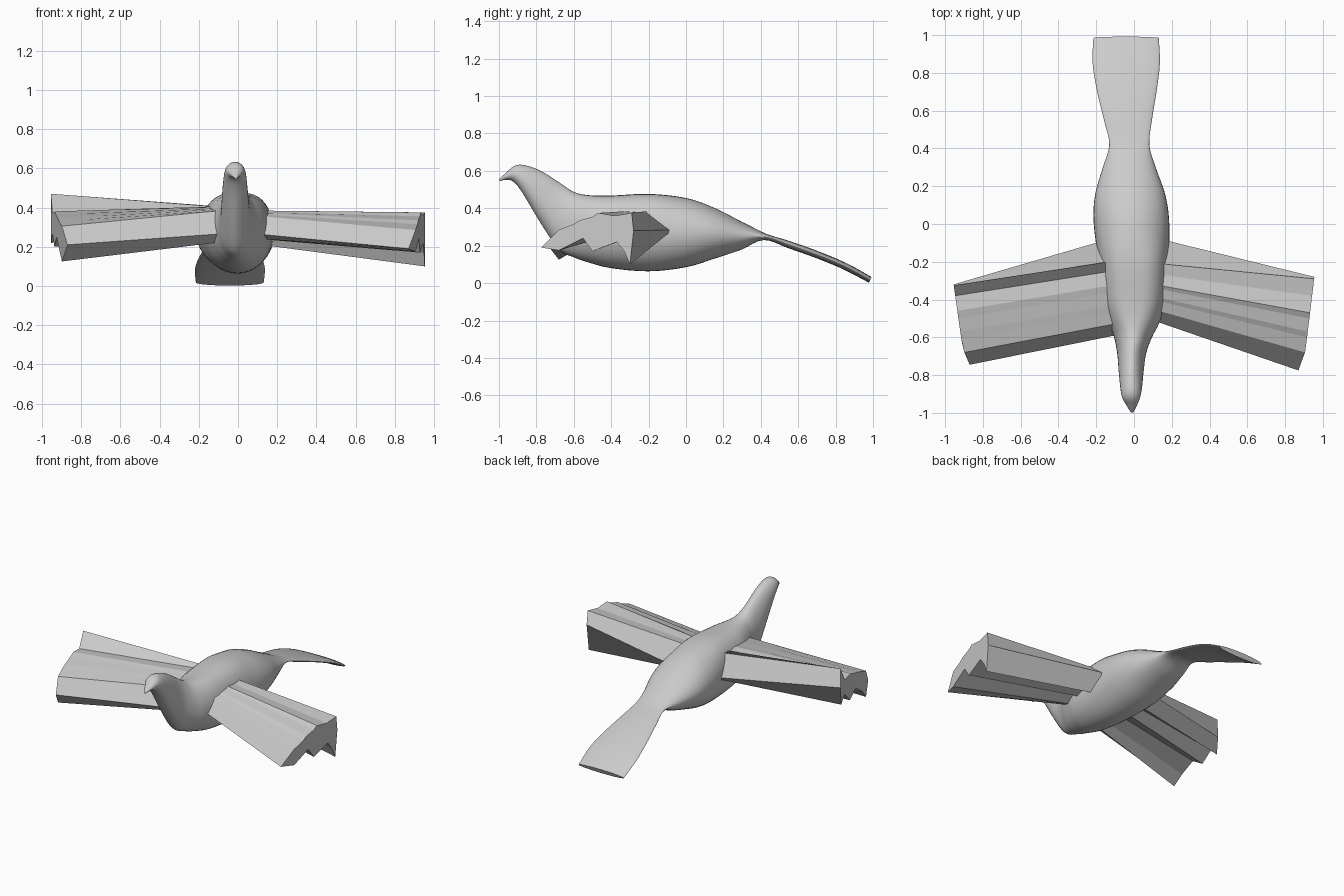
import bpy, bmesh, math

if "Cube" in bpy.data.objects:
    bpy.data.objects.remove(bpy.data.objects["Cube"])

# Body stations: y, top z, bottom z, half width, centre x
STATIONS = [
    (-0.998, 0.558, 0.545, 0.006, -0.01),
    (-0.96, 0.592, 0.552, 0.028, -0.012),
    (-0.92, 0.625, 0.54, 0.047, -0.015),
    (-0.87, 0.632, 0.475, 0.057, -0.015),
    (-0.78, 0.602, 0.325, 0.066, -0.015),
    (-0.68, 0.54, 0.18, 0.077, -0.012),
    (-0.6, 0.488, 0.138, 0.1, -0.005),
    (-0.52, 0.47, 0.11, 0.135, 0.0),
    (-0.4, 0.468, 0.08, 0.168, 0.0),
    (-0.2, 0.477, 0.063, 0.185, -0.003),
    (0.0, 0.455, 0.085, 0.2, -0.013),
    (0.15, 0.403, 0.13, 0.187, -0.02),
    (0.3, 0.327, 0.18, 0.14, -0.025),
    (0.42, 0.266, 0.23, 0.106, -0.025),
    (0.55, 0.224, 0.188, 0.127, -0.032),
    (0.7, 0.17, 0.135, 0.157, -0.038),
    (0.85, 0.107, 0.073, 0.178, -0.041),
    (0.985, 0.033, 0.002, 0.173, -0.042),
]


def finish(bm, name, smooth=None):
    bmesh.ops.recalc_face_normals(bm, faces=bm.faces)
    me = bpy.data.meshes.new(name)
    bm.to_mesh(me)
    bm.free()
    ob = bpy.data.objects.new(name, me)
    bpy.context.collection.objects.link(ob)
    if smooth:
        bpy.ops.object.select_all(action='DESELECT')
        ob.select_set(True)
        bpy.context.view_layer.objects.active = ob
        bpy.ops.object.shade_smooth_by_angle(angle=math.radians(smooth))
    return ob


def loft(bm, rings):
    rows = [[bm.verts.new(p) for p in r] for r in rings]
    n = len(rows[0])
    for a, b in zip(rows, rows[1:]):
        for i in range(n):
            j = (i + 1) % n
            bm.faces.new((a[i], a[j], b[j], b[i]))
    bm.faces.new(rows[0])
    bm.faces.new(rows[-1])


def spline(pts, steps):
    out = []
    for i in range(len(pts) - 1):
        p0, p1, p2 = pts[max(i - 1, 0)], pts[i], pts[i + 1]
        p3 = pts[min(i + 2, len(pts) - 1)]
        for s in range(steps):
            t = s / steps
            out.append(tuple(
                0.5 * (2 * b + (c - a) * t + (2 * a - 5 * b + 4 * c - d) * t * t
                       + (3 * b - a - 3 * c + d) * t ** 3)
                for a, b, c, d in zip(p0, p1, p2, p3)))
    return out + [pts[-1]]


# Head, body and flat tail as one smooth loft; shoulders are fuller, tail sections lean
rings = []
for y, top, bot, hw, cx in spline(STATIONS, 4):
    lean = 0.45 * min(max((y - 0.3) / 0.3, 0), 1)
    pear = 0.15 * max(0, 1 - abs(y + 0.66) / 0.16)
    full = 0.3 * max(0, min(1, 2 - abs(y + 0.3) / 0.14))
    mid, hz = (top + bot) / 2, (top - bot) / 2
    ring = []
    for k in range(40):
        a = 2 * math.pi * k / 40
        s, c = math.sin(a), math.cos(a)
        power = 1 - full if s > 0 else 1
        w = hw * math.copysign(abs(c) ** power, c) * (1 - pear * s)
        ring.append((cx + w, y + lean * hz * s, mid + hz * s))
    rings.append(ring)
bm = bmesh.new()
loft(bm, rings)
finish(bm, "bird_body", 50)

# Wing tip outlines (y, z): over the top from the front, then the pleated underside
RIGHT = [(-0.775, 0.19), (-0.68, 0.285), (-0.6, 0.315), (-0.57, 0.335), (-0.5, 0.355),
         (-0.47, 0.375), (-0.38, 0.36), (-0.29, 0.375), (-0.28, 0.28), (-0.3, 0.1),
         (-0.33, 0.17), (-0.37, 0.22), (-0.5, 0.17), (-0.55, 0.24), (-0.68, 0.175)]
LEFT = [(-0.745, 0.21), (-0.68, 0.305), (-0.61, 0.33), (-0.57, 0.345), (-0.5, 0.365),
        (-0.46, 0.38), (-0.38, 0.37), (-0.325, 0.47), (-0.32, 0.34), (-0.33, 0.22),
        (-0.38, 0.27), (-0.45, 0.2), (-0.53, 0.25), (-0.62, 0.19), (-0.68, 0.125)]


def wing(name, side, outline, root_front, root_rear, root_top):
    y0, y1 = outline[0][0], outline[8][0]
    tip, root = [], []
    for i, (y, z) in enumerate(outline):
        t = (y - y0) / (y1 - y0)
        tip.append((side * (0.87 + 0.025 * min(5 * t, 1) + 0.06 * t), y, z))
        ry = root_front + t * (root_rear - root_front)
        # pleats fade towards the body, where the wing is a thin slab
        if i == 0:
            rz = 0.265
        elif i < 8:
            rz = root_top + 0.3 * (min(z, 0.38) - 0.36)
        elif i == 8:  # trailing edge widens into a wedge at the body
            ry, rz = -0.07, 0.285
        else:
            rz = 0.24 + 0.4 * (z - 0.17)
        root.append((side * 0.1, ry, rz))
    bm = bmesh.new()
    loft(bm, [root, tip])
    finish(bm, name)


wing("right_wing", 1, RIGHT, -0.51, -0.2, 0.38)
wing("left_wing", -1, LEFT, -0.59, -0.19, 0.4)
